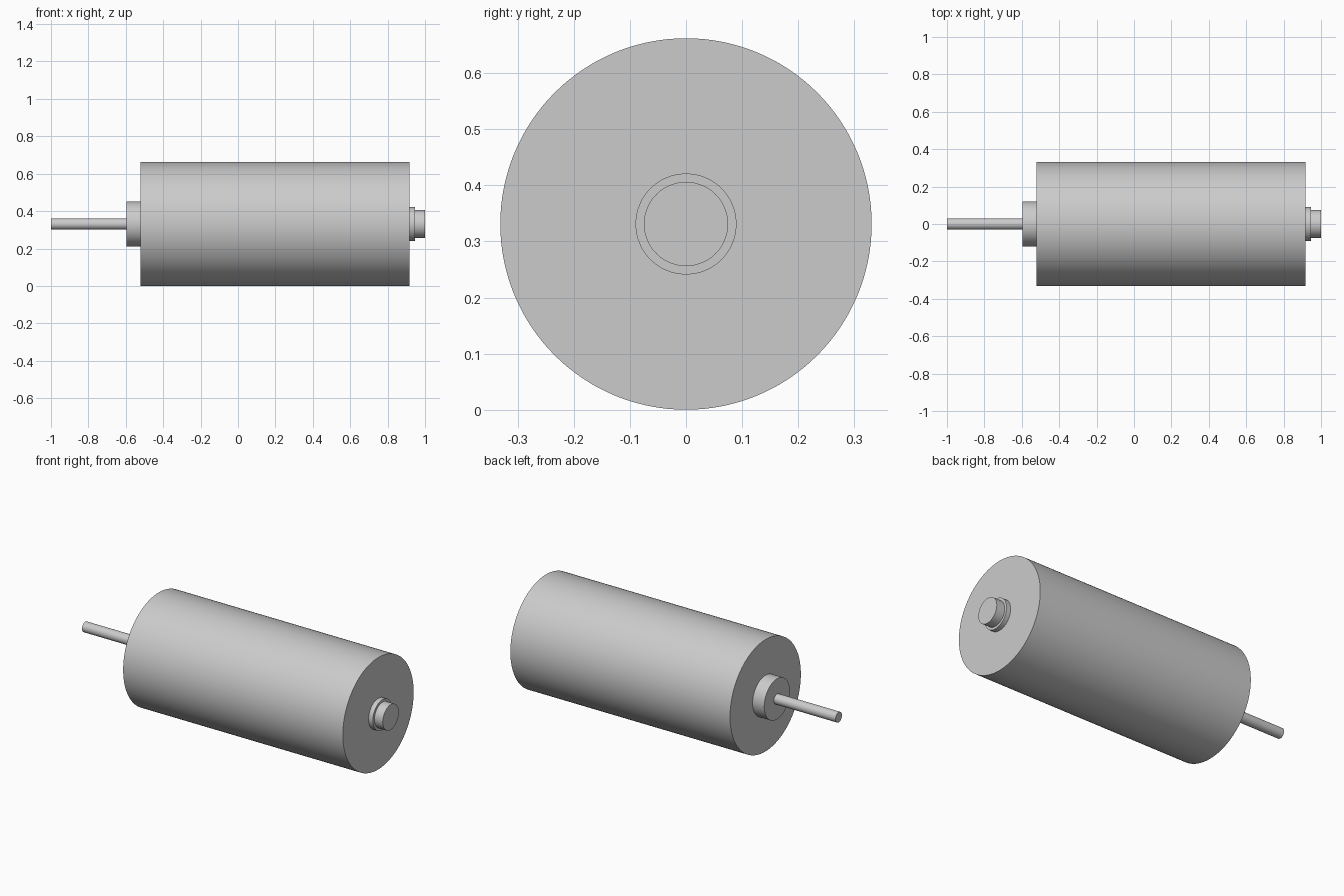
import bpy
import math

cube = bpy.data.objects.get("Cube")
if cube:
    bpy.data.objects.remove(cube, do_unlink=True)

RADIUS = 0.331

# Plain grey metal
grey = bpy.data.materials.new("grey_metal")
grey.use_nodes = True
colour = (0.6, 0.6, 0.6, 1)
grey.diffuse_color = colour
grey.node_tree.nodes["Principled BSDF"].inputs["Base Color"].default_value = colour


def rod(name, x0, x1, radius, sides=96):
    """Smooth cylinder lying along x on the common axis."""
    bpy.ops.mesh.primitive_cylinder_add(
        vertices=sides, radius=radius, depth=x1 - x0,
        location=((x0 + x1) / 2, 0, RADIUS), rotation=(0, math.pi / 2, 0))
    obj = bpy.context.object
    obj.name = name
    obj.data.materials.append(grey)
    bpy.ops.object.shade_smooth_by_angle(angle=math.radians(30))
    return obj


# Main drum
rod("motor_body", -0.52, 0.918, RADIUS, 128)
# Drive end: bearing collar and output shaft
rod("front_collar", -0.596, -0.52, 0.12)
rod("output_shaft", -1, -0.596, 0.03, 48)
# Rear end: stepped boss
rod("rear_collar", 0.918, 0.946, 0.09)
rod("rear_boss", 0.946, 1, 0.075)
